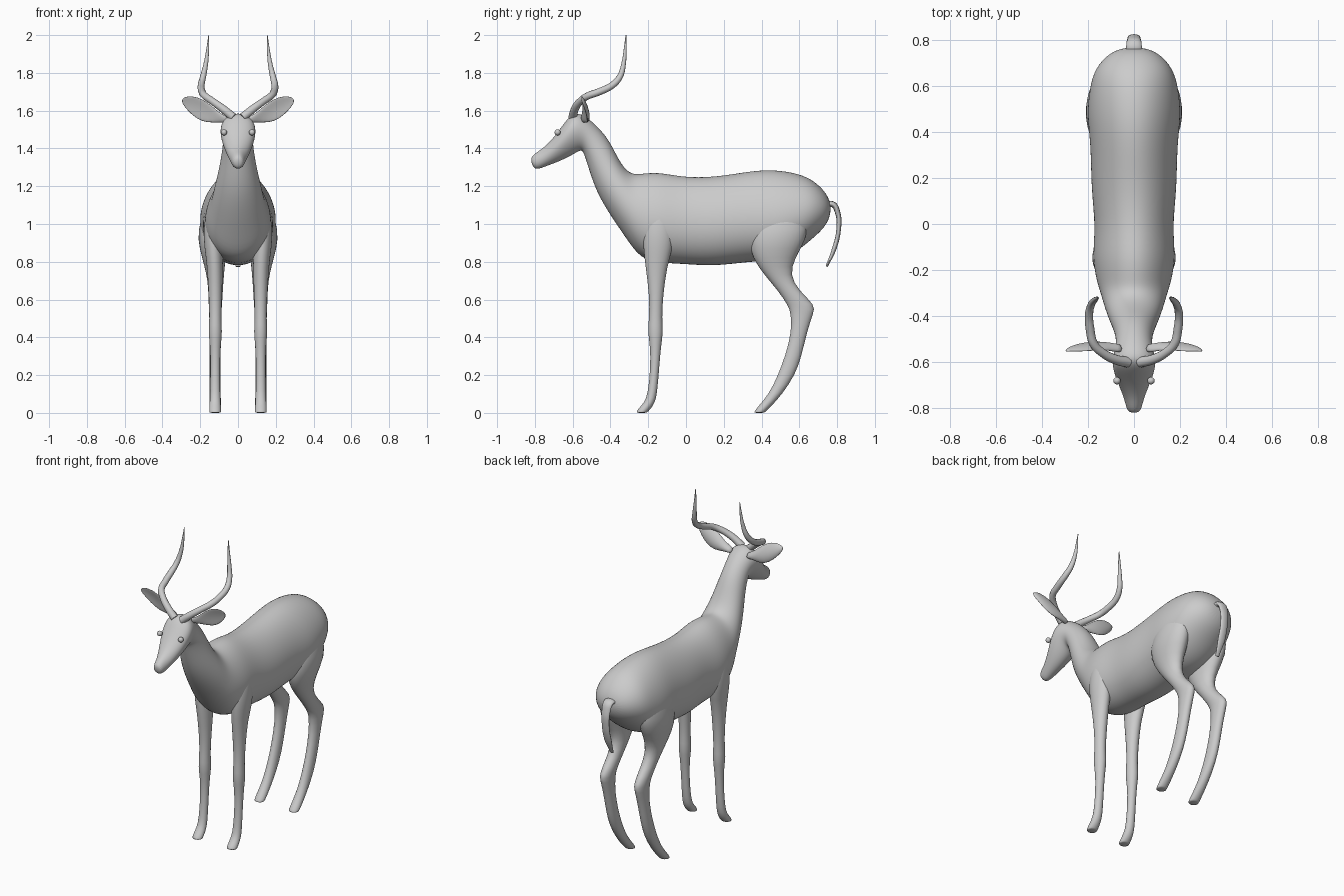
import bpy, bmesh, math
from mathutils import Vector


def loft(name, rings, levels=1):
    """Skin a list of closed rings, cap the ends and smooth."""
    bm = bmesh.new()
    loops = [[bm.verts.new(p) for p in r] for r in rings]
    n = len(rings[0])
    for a, b in zip(loops, loops[1:]):
        for i in range(n):
            j = (i + 1) % n
            bm.faces.new((a[i], a[j], b[j], b[i]))
    bm.faces.new(loops[0])
    bm.faces.new(loops[-1])
    bmesh.ops.recalc_face_normals(bm, faces=bm.faces[:])
    for f in bm.faces:
        f.smooth = True
    me = bpy.data.meshes.new(name)
    bm.to_mesh(me)
    bm.free()
    ob = bpy.data.objects.new(name, me)
    bpy.context.collection.objects.link(ob)
    m = ob.modifiers.new("Smooth", 'SUBSURF')
    m.levels = m.render_levels = levels
    return ob


def angles(n):
    return [2 * math.pi * i / n for i in range(n)]


def body_ring(ty, tz, by, bz, w, k, n=20):
    # ring between a top and a bottom point; k > 0 makes it wider below
    out = []
    for a in angles(n):
        c, s = math.cos(a), math.sin(a)
        out.append((w * s * (1 - k * c), (ty + by) / 2 + (ty - by) / 2 * c,
                    (tz + bz) / 2 + (tz - bz) / 2 * c))
    return out


def leg_ring(side, z, y0, y1, x0, x1, n=14):
    return [(side * ((x0 + x1) / 2 + (x1 - x0) / 2 * math.cos(a) * 1.03),
             (y0 + y1) / 2 + (y1 - y0) / 2 * math.sin(a) * 1.03, z) for a in angles(n)]


def ear_ring(side, x, zc, hz, yc, hy, n=14):
    out = []
    for a in angles(n):
        c, s = math.cos(a), math.sin(a)
        out.append((side * x, yc + hy * s - 0.25 * hz * c - 0.2 * hz * c * c, zc + hz * c))
    return out


def tube(name, pts, radii, sx=1.0):
    # tapered smooth curve with round section
    cu = bpy.data.curves.new(name, 'CURVE')
    cu.dimensions = '3D'
    cu.bevel_depth = 1.0
    cu.bevel_resolution = 4
    cu.resolution_u = 5
    cu.use_fill_caps = True
    sp = cu.splines.new('BEZIER')
    sp.bezier_points.add(len(pts) - 1)
    for bp, p, r in zip(sp.bezier_points, pts, radii):
        bp.co = p
        bp.radius = r
        bp.handle_left_type = bp.handle_right_type = 'AUTO'
    ob = bpy.data.objects.new(name, cu)
    ob.scale.x = sx
    bpy.context.collection.objects.link(ob)
    return ob


# torso, neck and head: top y, top z, bottom y, bottom z, half width, pear factor
BODY = [
    (.768, 1.10, .765, 1.05, .04, 0), (.745, 1.165, .74, .985, .11, 0),
    (.68, 1.23, .67, .92, .172, .05), (.60, 1.27, .58, .845, .195, .1),
    (.46, 1.293, .48, .80, .206, .15), (.33, 1.282, .35, .80, .188, .12),
    (.15, 1.25, .15, .772, .188, .1), (-.02, 1.25, 0, .785, .168, .1),
    (-.15, 1.28, -.13, .79, .182, .15), (-.25, 1.266, -.24, .81, .165, .1),
    (-.29, 1.268, -.315, .92, .145, .05), (-.33, 1.30, -.405, 1.05, .127, 0),
    (-.37, 1.37, -.475, 1.17, .104, 0), (-.41, 1.45, -.515, 1.29, .086, 0),
    (-.47, 1.52, -.54, 1.375, .078, 0), (-.53, 1.57, -.555, 1.395, .082, -.1),
    (-.59, 1.598, -.60, 1.365, .095, -.2), (-.635, 1.55, -.65, 1.34, .088, -.2),
    (-.69, 1.47, -.70, 1.32, .068, -.15), (-.75, 1.405, -.755, 1.30, .045, 0),
    (-.795, 1.378, -.787, 1.288, .035, 0), (-.825, 1.35, -.812, 1.30, .024, 0),
]
loft("body_neck_head", [body_ring(*r) for r in BODY], 2)

# legs: z, back/front y range, inner/outer x range
FRONT = [
    (1.12, -.19, -.08, .09, .16), (.98, -.23, -.06, .08, .185), (.87, -.225, -.07, .08, .178),
    (.78, -.215, -.10, .08, .163), (.62, -.193, -.122, .085, .155), (.50, -.195, -.128, .09, .15),
    (.43, -.203, -.12, .083, .157), (.36, -.19, -.132, .092, .148), (.24, -.187, -.142, .096, .145),
    (.10, -.202, -.153, .094, .147), (.055, -.22, -.165, .092, .15), (.02, -.255, -.187, .09, .152),
    (.004, -.262, -.205, .09, .152), (0, -.26, -.208, .092, .15),
]
HIND = [
    (1.14, .44, .60, .08, .16), (1.02, .37, .645, .07, .20), (.92, .33, .64, .06, .216),
    (.82, .35, .575, .065, .19), (.73, .415, .55, .075, .165), (.65, .485, .595, .08, .157),
    (.57, .54, .685, .085, .155), (.53, .555, .675, .088, .153), (.43, .56, .64, .09, .15),
    (.30, .525, .612, .092, .15), (.20, .487, .577, .092, .15), (.10, .44, .51, .092, .15),
    (.03, .378, .447, .09, .152), (.004, .36, .418, .09, .152), (0, .362, .414, .092, .15),
]
# ears: x, centre z, half height, y, half thickness
EAR = [
    (.05, 1.55, .018, -.54, .018), (.09, 1.56, .022, -.535, .018), (.13, 1.578, .042, -.525, .014),
    (.19, 1.602, .064, -.522, .01), (.245, 1.628, .052, -.53, .008), (.282, 1.646, .028, -.54, .006),
    (.297, 1.652, .008, -.55, .004),
]
# horn path and thickness
HORN = [(.025, -.60, 1.565), (.08, -.588, 1.61), (.135, -.56, 1.65), (.175, -.52, 1.678),
        (.19, -.46, 1.70), (.195, -.39, 1.735), (.185, -.35, 1.78), (.17, -.33, 1.85),
        (.16, -.322, 1.93), (.155, -.318, 2.0)]
HORN_R = [.023, .021, .019, .019, .019, .018, .016, .012, .007, .002]

for side, tag in ((1, "left"), (-1, "right")):
    loft("front_leg_" + tag, [leg_ring(side, *r) for r in FRONT])
    loft("hind_leg_" + tag, [leg_ring(side, *r) for r in HIND])
    loft("ear_" + tag, [ear_ring(side, *r) for r in EAR])
    tube("horn_" + tag, [(side * x, y, z) for x, y, z in HORN], HORN_R)
    # eye
    bpy.ops.mesh.primitive_uv_sphere_add(segments=16, ring_count=10, radius=.016,
                                         location=(side * .074, -.68, 1.485))
    bpy.context.object.name = "eye_" + tag
    bpy.ops.object.shade_smooth()

# flattened tail
tube("tail", [(0, .73, 1.09), (0, .775, 1.105), (0, .803, 1.06), (0, .808, .97),
              (0, .785, .87), (0, .745, .775)], [.018, .016, .014, .012, .012, .006], 2.1)
